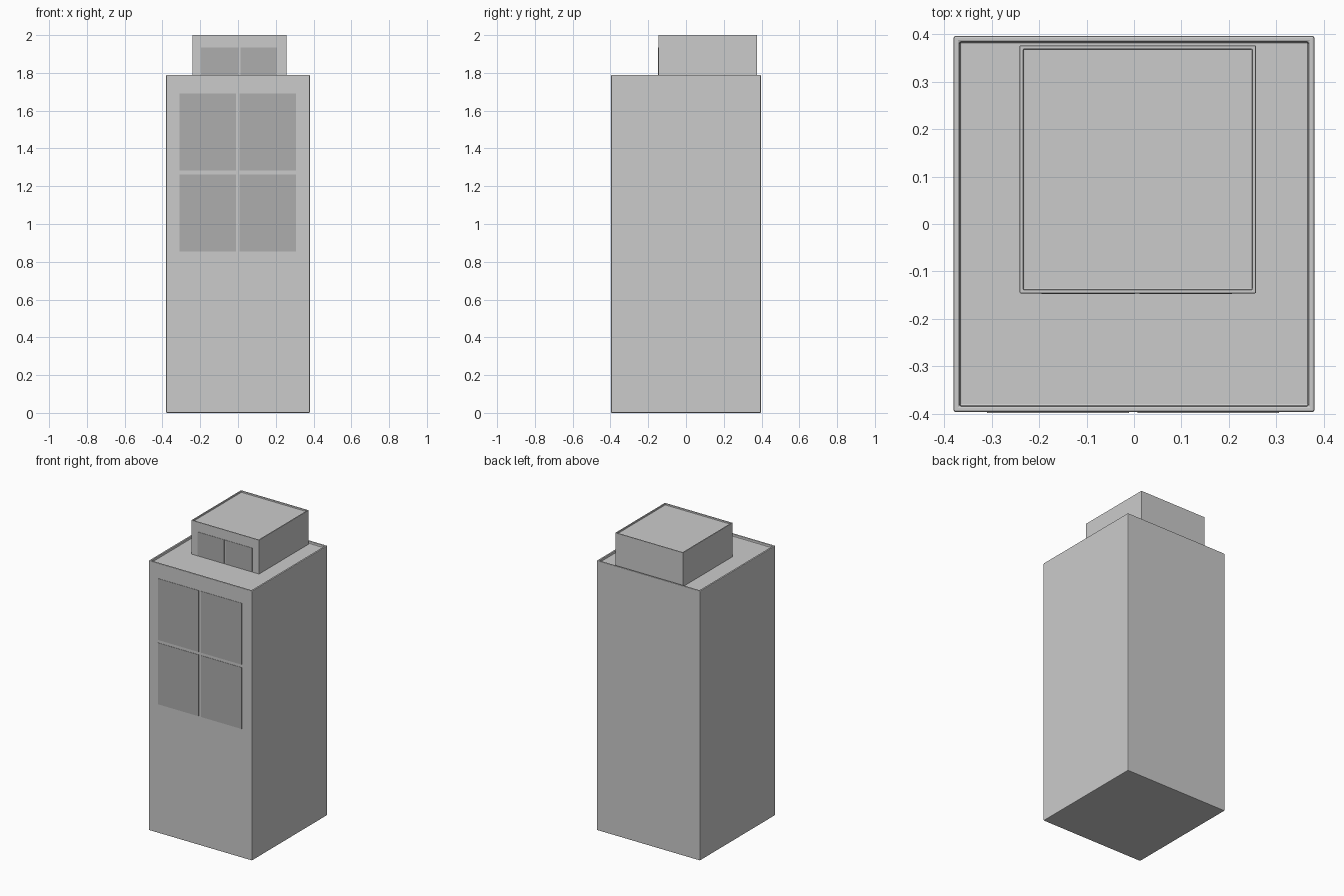
import bpy, bmesh
from mathutils import Vector

if "Cube" in bpy.data.objects:
    bpy.data.objects.remove(bpy.data.objects["Cube"])


def block(name, lo, hi, rim=0.0, sink=0.0, bevel=0.0, mat=None):
    """Box between two corners, optionally with a sunken top inside a rim."""
    lo, hi = Vector(lo), Vector(hi)
    bm = bmesh.new()
    bmesh.ops.create_cube(bm, size=1)
    for v in bm.verts:
        v.co = Vector(((lo[i] + hi[i]) / 2 + v.co[i] * (hi[i] - lo[i]) for i in range(3)))
    bm.normal_update()
    if rim:
        top = max(bm.faces, key=lambda f: f.calc_center_median().z)
        bmesh.ops.inset_region(bm, faces=[top], thickness=rim)
        floor = bmesh.ops.extrude_discrete_faces(bm, faces=[top])["faces"]
        bmesh.ops.translate(bm, verts=floor[0].verts[:], vec=(0, 0, -sink))
        bmesh.ops.recalc_face_normals(bm, faces=bm.faces[:])
    mesh = bpy.data.meshes.new(name)
    bm.to_mesh(mesh)
    bm.free()
    obj = bpy.data.objects.new(name, mesh)
    bpy.context.collection.objects.link(obj)
    if bevel:
        mod = obj.modifiers.new("soft_edges", "BEVEL")
        mod.width = bevel
        mod.segments = 2
        mod.limit_method = "ANGLE"
    if mat:
        mesh.materials.append(mat)
    return obj


glass = bpy.data.materials.new("dark_glass")
glass.diffuse_color = (0.42, 0.42, 0.42, 1)
glass.use_nodes = True
glass.node_tree.nodes["Principled BSDF"].inputs["Base Color"].default_value = glass.diffuse_color

# Tower body and rooftop room, each with a low parapet
block("tower_body", (-0.38, -0.396, 0), (0.38, 0.396, 1.79), 0.018, 0.015, 0.004)
block("rooftop_room", (-0.241, -0.146, 1.77), (0.257, 0.376, 2.0), 0.011, 0.01, 0.002)

# Four large panes on the tower front
for row, (z0, z1) in enumerate(((0.855, 1.263), (1.282, 1.69))):
    for col, (x0, x1) in enumerate(((-0.31, -0.011), (0.007, 0.306))):
        block(f"tower_window_{row}_{col}", (x0, -0.398, z0), (x1, -0.39, z1), mat=glass)

# Two panes on the rooftop room
for col, (x0, x1) in enumerate(((-0.195, 0.002), (0.012, 0.207))):
    block(f"rooftop_window_{col}", (x0, -0.148, 1.778), (x1, -0.14, 1.935), mat=glass)
